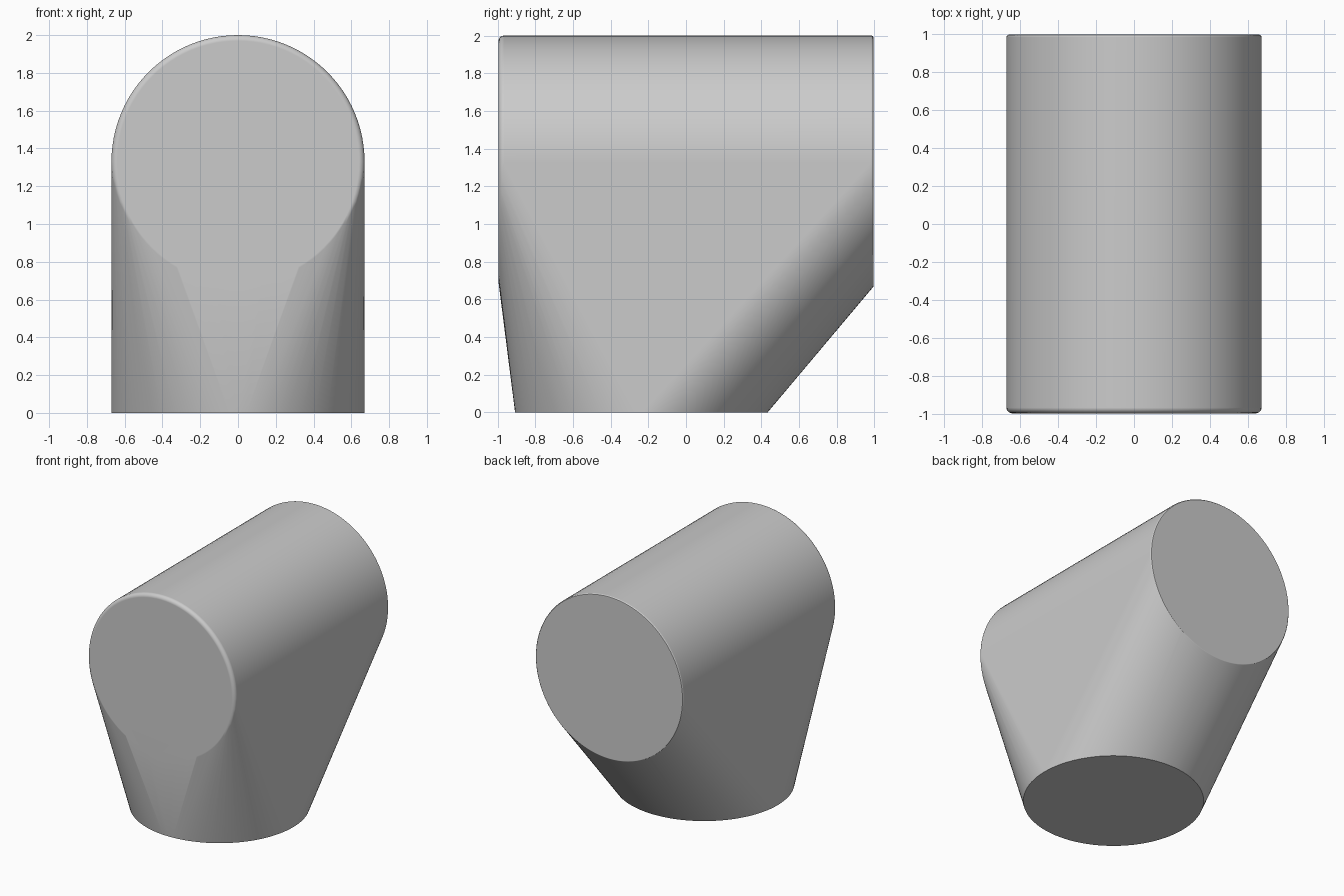
import bpy, bmesh, math
from math import sin, cos, pi, radians

if "Cube" in bpy.data.objects:
    bpy.data.objects.remove(bpy.data.objects["Cube"])

R = 0.67          # barrel and foot radius
HALF = 0.995      # half length of the barrel
AXIS_Z = 2 - R    # barrel axis height
FOOT_Y = -0.237   # centre of the round foot
SEG = 96

grey = bpy.data.materials.new("light grey")
grey.diffuse_color = (0.6, 0.6, 0.6, 1)
grey.use_nodes = True
grey.node_tree.nodes["Principled BSDF"].inputs["Base Color"].default_value = grey.diffuse_color

bm = bmesh.new()


def barrel_ring(y, r):
    for i in range(SEG):
        a = 2 * pi * i / SEG
        bm.verts.new((r * cos(a), y, AXIS_Z + r * sin(a)))


def rounded_end(side, fillet, steps):
    """Rings of a quarter-round edge at one end of the barrel."""
    for k in range(steps + 1):
        t = k / steps * pi / 2
        barrel_ring(side * (HALF - fillet * (1 - cos(t))),
                    R - fillet * (1 - sin(t)))


# Horizontal barrel: wider rounding at the front, finer at the back
rounded_end(-1, 0.03, 5)
rounded_end(1, 0.012, 3)

# Round foot on the ground
for i in range(SEG):
    a = 2 * pi * i / SEG
    bm.verts.new((R * cos(a), FOOT_Y + R * sin(a), 0))

# Wrap barrel and foot in one tight skin
hull = bmesh.ops.convex_hull(bm, input=bm.verts[:])
bmesh.ops.delete(bm, geom=[v for v in bm.verts if not v.link_faces], context='VERTS')
bmesh.ops.dissolve_limit(bm, angle_limit=radians(0.5),
                         verts=bm.verts[:], edges=bm.edges[:])
bmesh.ops.recalc_face_normals(bm, faces=bm.faces[:])

mesh = bpy.data.meshes.new("elbow_body")
bm.to_mesh(mesh)
bm.free()
mesh.materials.append(grey)
body = bpy.data.objects.new("elbow_body", mesh)
bpy.context.collection.objects.link(body)

# Smooth the curved skin, weighting normals so the flat ends stay flat
bpy.context.view_layer.objects.active = body
body.select_set(True)
bpy.ops.object.shade_smooth_by_angle(angle=radians(30))
weighted = body.modifiers.new("flat_ends", 'WEIGHTED_NORMAL')
weighted.keep_sharp = True
